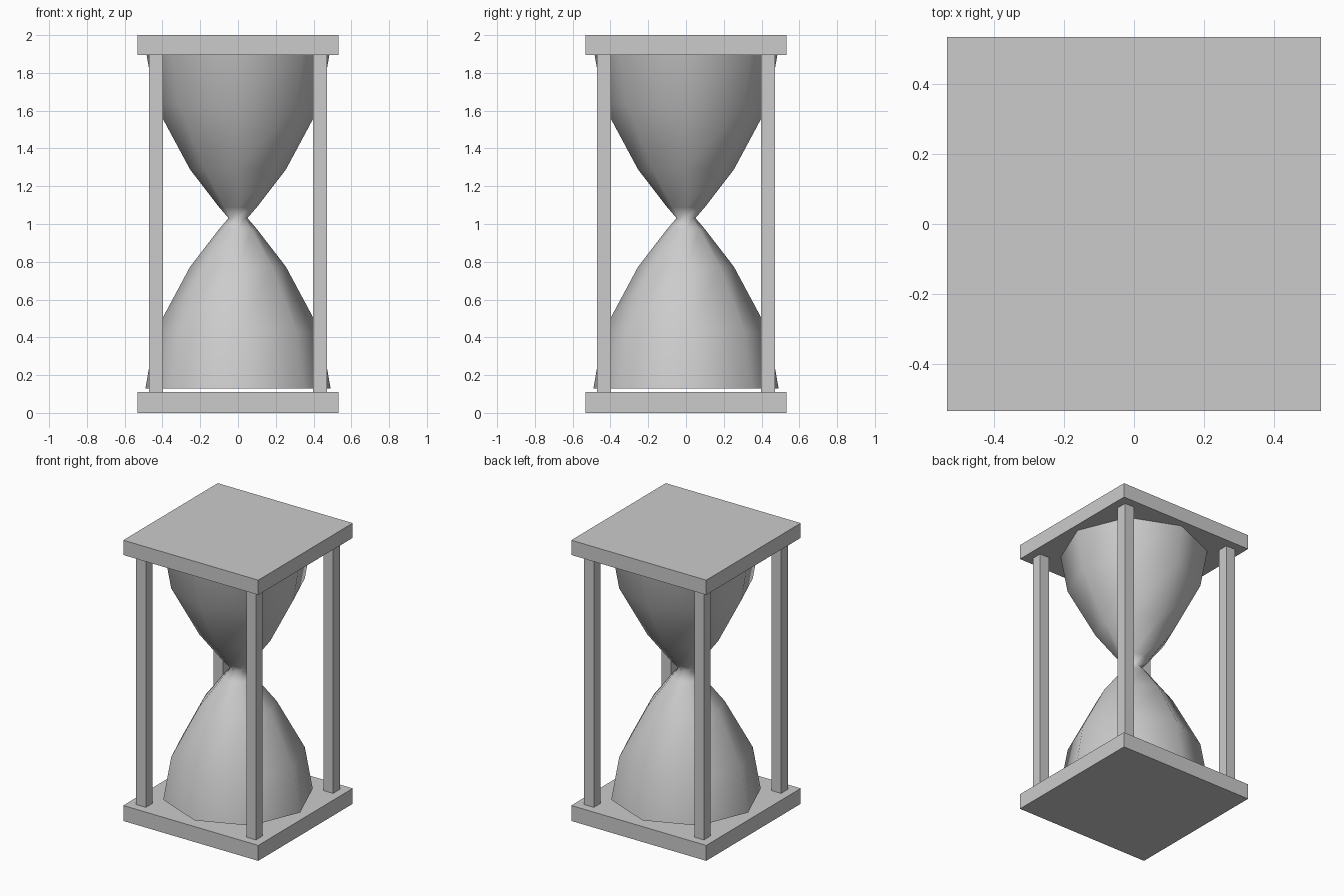
import bpy, bmesh
from math import cos, sin, pi

if "Cube" in bpy.data.objects:
    bpy.data.objects.remove(bpy.data.objects["Cube"])


def box(name, lo, hi):
    bpy.ops.mesh.primitive_cube_add(size=1, location=[(a + b) / 2 for a, b in zip(lo, hi)])
    ob = bpy.context.object
    ob.name = name
    ob.scale = [b - a for a, b in zip(lo, hi)]
    bpy.ops.object.transform_apply(location=False, rotation=False, scale=True)
    return ob


# Square end plates
P = 0.532
box("bottom_plate", (-P, -P, 0), (P, P, 0.11))
box("top_plate", (-P, -P, 1.895), (P, P, 2))

# Four corner posts
C, H = 0.434, 0.038
for sx, side in ((-1, "left"), (1, "right")):
    for sy, end in ((-1, "front"), (1, "back")):
        x, y = sx * C, sy * C
        box(f"post_{end}_{side}", (x - H, y - H, 0.11), (x + H, y + H, 1.895))

# Glass: eight-sided lathe, the lower bulb profile mirrored about the neck
NECK, SIDES = 1.031, 8
lower = [(0.49, 0.13), (0.438, 0.43), (0.254, 0.773), (0.1, 0.973)]
profile = lower + [(0.05, NECK)] + [(r, 2 * NECK - z) for r, z in reversed(lower)]

bm = bmesh.new()
rings = [[bm.verts.new((r * cos(2 * pi * i / SIDES), r * sin(2 * pi * i / SIDES), z))
          for i in range(SIDES)] for r, z in profile]
for a, b in zip(rings, rings[1:]):
    for i in range(SIDES):
        j = (i + 1) % SIDES
        bm.faces.new((a[i], a[j], b[j], b[i])).smooth = True

# Flat end caps with sharp rims
for cap in (list(reversed(rings[0])), rings[-1]):
    face = bm.faces.new(cap)
    for e in face.edges:
        e.smooth = False

mesh = bpy.data.meshes.new("glass_bulbs")
bm.to_mesh(mesh)
bm.free()
bpy.context.collection.objects.link(bpy.data.objects.new("glass_bulbs", mesh))
